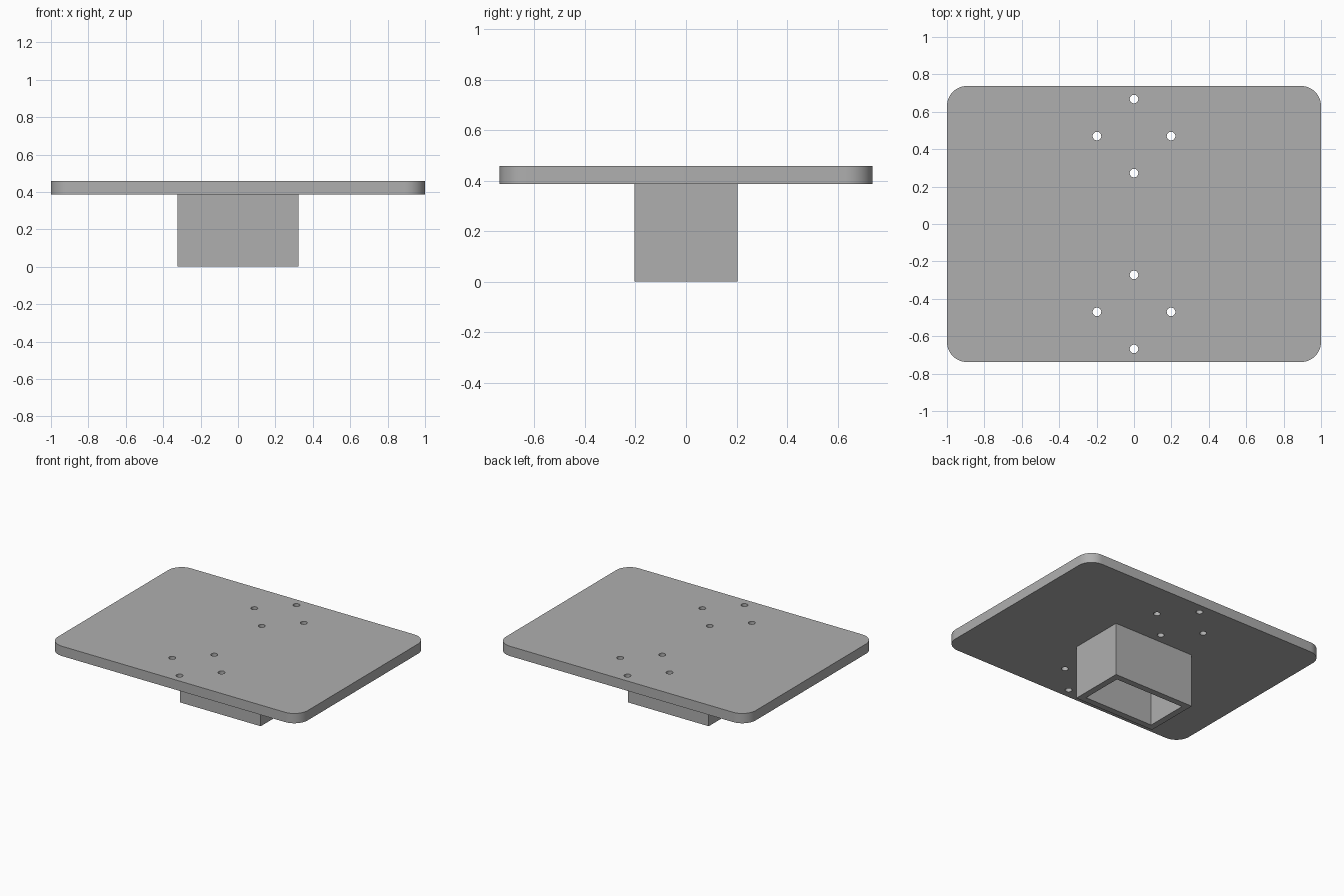
import bpy
import bmesh
from math import cos, sin, pi, radians

default_cube = bpy.data.objects.get("Cube")
if default_cube:
    bpy.data.objects.remove(default_cube, do_unlink=True)

# Single grey finish
GREY = (0.43, 0.43, 0.43, 1)
grey = bpy.data.materials.new("plain_grey")
grey.diffuse_color = GREY
grey.use_nodes = True
grey.node_tree.nodes["Principled BSDF"].inputs["Base Color"].default_value = GREY


def circle(cx, cy, radius, sides=32):
    return [(cx + radius * cos(2 * pi * i / sides), cy + radius * sin(2 * pi * i / sides))
            for i in range(sides)]


def rounded_rectangle(half_x, half_y, radius, steps=12):
    points = []
    for corner, (sx, sy) in enumerate([(1, 1), (-1, 1), (-1, -1), (1, -1)]):
        for i in range(steps + 1):
            angle = pi / 2 * (corner + i / steps)
            points.append((sx * (half_x - radius) + radius * cos(angle),
                           sy * (half_y - radius) + radius * sin(angle)))
    return points


def rectangle(half_x, half_y):
    return [(half_x, half_y), (-half_x, half_y), (-half_x, -half_y), (half_x, -half_y)]


def extrude_outlines(name, outlines, bottom, top):
    """Extrude a filled outline; outlines inside the first become holes."""
    curve = bpy.data.curves.new(name, "CURVE")
    curve.dimensions = "2D"
    curve.fill_mode = "BOTH"
    curve.extrude = (top - bottom) / 2
    for outline in outlines:
        spline = curve.splines.new("POLY")
        spline.points.add(len(outline) - 1)
        for point, (x, y) in zip(spline.points, outline):
            point.co = (x, y, 0, 1)
        spline.use_cyclic_u = True
    source = bpy.data.objects.new(name + "_outline", curve)
    bpy.context.collection.objects.link(source)
    bpy.context.view_layer.update()
    evaluated = source.evaluated_get(bpy.context.evaluated_depsgraph_get())
    mesh = bpy.data.meshes.new_from_object(evaluated)
    bpy.data.objects.remove(source, do_unlink=True)
    bpy.data.curves.remove(curve)

    # Weld the caps to the walls and place the part at its height
    bm = bmesh.new()
    bm.from_mesh(mesh)
    bmesh.ops.remove_doubles(bm, verts=bm.verts, dist=0.0001)
    bmesh.ops.translate(bm, verts=bm.verts, vec=(0, 0, (top + bottom) / 2))
    bmesh.ops.recalc_face_normals(bm, faces=bm.faces)
    bm.to_mesh(mesh)
    bm.free()
    mesh.name = name
    mesh.materials.clear()
    mesh.materials.append(grey)
    part = bpy.data.objects.new(name, mesh)
    bpy.context.collection.objects.link(part)
    bpy.ops.object.select_all(action="DESELECT")
    part.select_set(True)
    bpy.context.view_layer.objects.active = part
    bpy.ops.object.shade_smooth_by_angle(angle=radians(30))
    return part


PLATE_BOTTOM, PLATE_TOP = 0.387, 0.458
HOLE_RADIUS, HOLE_CIRCLE = 0.023, 0.198

# Mounting plate with two rings of four screw holes
holes = [circle(HOLE_CIRCLE * cos(k * pi / 2), centre_y + HOLE_CIRCLE * sin(k * pi / 2), HOLE_RADIUS)
         for centre_y in (-0.47, 0.47) for k in range(4)]
extrude_outlines("mounting_plate", [rounded_rectangle(1, 0.738, 0.107)] + holes,
                 PLATE_BOTTOM, PLATE_TOP)

# Hollow rectangular socket, open at the bottom
WALL = 0.046
extrude_outlines("socket", [rectangle(0.324, 0.203), rectangle(0.324 - WALL, 0.203 - WALL)],
                 0, PLATE_BOTTOM)
